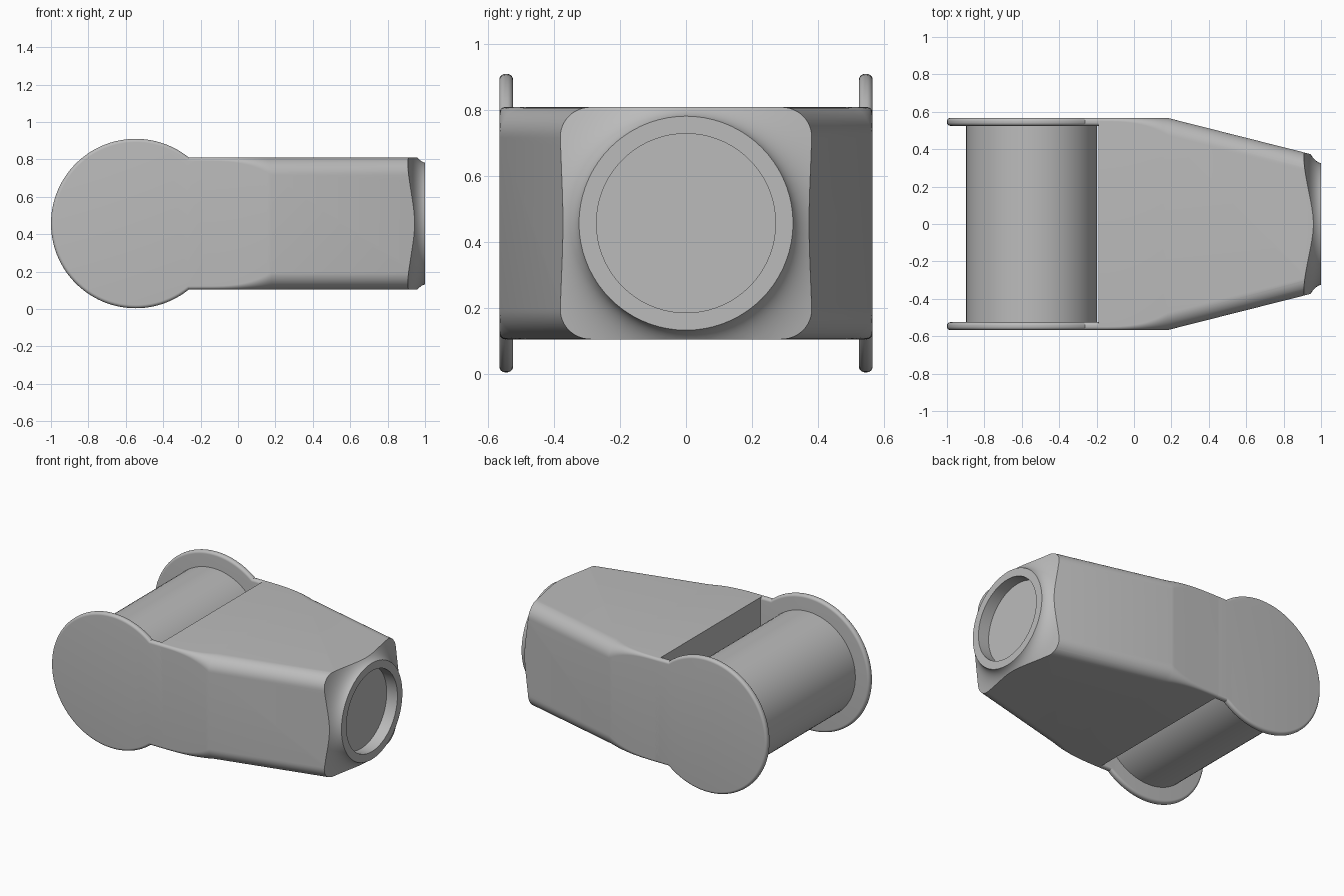
import bpy, bmesh
from math import cos, sin, pi, asin, radians

if "Cube" in bpy.data.objects:
    bpy.data.objects.remove(bpy.data.objects["Cube"])

MID_Z, HALF_H = 0.457, 0.3525     # centre line height, half height of the body
HALF_W, PLATE = 0.567, 0.042      # half width, side plate thickness
PIVOT_X, DISC_R, DRUM_R = -0.547, 0.453, 0.35
BACK_X, BEND_X = -0.19, 0.18      # body back wall, start of the taper

grey = bpy.data.materials.new("light grey")
grey.use_nodes = True
colour = (0.5, 0.5, 0.5, 1)
grey.diffuse_color = colour
grey.node_tree.nodes["Principled BSDF"].inputs["Base Color"].default_value = colour


def make_object(name, bm):
    bmesh.ops.recalc_face_normals(bm, faces=bm.faces)
    mesh = bpy.data.meshes.new(name)
    bm.to_mesh(mesh)
    bm.free()
    mesh.materials.append(grey)
    obj = bpy.data.objects.new(name, mesh)
    bpy.context.collection.objects.link(obj)
    return obj


def activate(obj):
    bpy.ops.object.select_all(action='DESELECT')
    obj.select_set(True)
    bpy.context.view_layer.objects.active = obj


def finish(obj):
    activate(obj)
    for mod in list(obj.modifiers):
        bpy.ops.object.modifier_apply(modifier=mod.name)
    bpy.ops.object.shade_smooth_by_angle(angle=radians(12.5))


def loft(name, rings):
    """Join closed rings of points into a capped solid."""
    bm = bmesh.new()
    loops = [[bm.verts.new(p) for p in ring] for ring in rings]
    n = len(loops[0])
    for a, b in zip(loops, loops[1:]):
        for i in range(n):
            j = (i + 1) % n
            bm.faces.new((a[i], a[j], b[j], b[i]))
    bm.faces.new(loops[0])
    bm.faces.new(loops[-1])
    return make_object(name, bm)


def rounded_section(x, half_w, r, steps=12):
    """Rounded rectangle across the body at x."""
    points = []
    for k, (sy, sz) in enumerate([(1, 1), (-1, 1), (-1, -1), (1, -1)]):
        for i in range(steps + 1):
            a = (k + i / steps) * pi / 2
            points.append((x, sy * (half_w - r) + r * cos(a),
                           MID_Z + sz * (HALF_H - r) + r * sin(a)))
    return points


# Body: edge rounding grows toward the bend, then the sides taper
sections = []
for i in range(17):
    t = i / 16
    sections.append(rounded_section(BACK_X + t * (BEND_X - BACK_X), HALF_W, 0.018 + 0.075 * t ** 3))
sections.append(rounded_section(1.05, HALF_W - 0.253 * (1.05 - BEND_X), 0.093))
body = loft("body", sections)

# Turned shape that trims the nose: recessed socket, rim and hollow flare
profile = [(0.92, 0), (0.92, 0.272), (1, 0.272)]
for i in range(17):
    t = i / 16
    profile.append(((1 - t) ** 2 + 2 * t * (1 - t) * 0.93 + t * t * 0.905,
                    (1 - t) ** 2 * 0.325 + 2 * t * (1 - t) * 0.345 + t * t * 0.5))
profile += [(0.905, 0.9), (-1, 0.9), (-1, 0)]
bm = bmesh.new()
verts = [bm.verts.new((x, 0, MID_Z + r)) for x, r in profile]
edges = [bm.edges.new(pair) for pair in zip(verts, verts[1:])]
bmesh.ops.spin(bm, geom=verts + edges, cent=(0, 0, MID_Z), axis=(1, 0, 0),
               angle=2 * pi, steps=72)
bmesh.ops.remove_doubles(bm, verts=bm.verts, dist=0.0001)
cutter = make_object("nose_cutter", bm)
cutter.hide_render = True
trim = body.modifiers.new("trim", 'BOOLEAN')
trim.operation = 'INTERSECT'
trim.solver = 'EXACT'
trim.object = cutter
finish(body)
bpy.data.objects.remove(cutter)

# Side plates: a disc with a short arm running into the body
start = asin(HALF_H / DISC_R)
outline = [(BACK_X + 0.04, MID_Z + HALF_H)]
for i in range(73):
    a = start + (2 * pi - 2 * start) * i / 72
    outline.append((PIVOT_X + DISC_R * cos(a), MID_Z + DISC_R * sin(a)))
outline.append((BACK_X + 0.04, MID_Z - HALF_H))
for side, name in ((1, "back_side_plate"), (-1, "front_side_plate")):
    plate = loft(name, [[(x, side * y, z) for x, z in outline]
                        for y in (HALF_W - PLATE, HALF_W)])
    bevel = plate.modifiers.new("round", 'BEVEL')
    bevel.width = 0.018
    bevel.segments = 8
    bevel.limit_method = 'ANGLE'
    bevel.angle_limit = radians(60)
    finish(plate)

# Drum between the plates
drum = loft("drum", [[(PIVOT_X + DRUM_R * cos(2 * pi * i / 72), y, MID_Z + DRUM_R * sin(2 * pi * i / 72))
                      for i in range(72)] for y in (-HALF_W + 0.03, HALF_W - 0.03)])
finish(drum)
